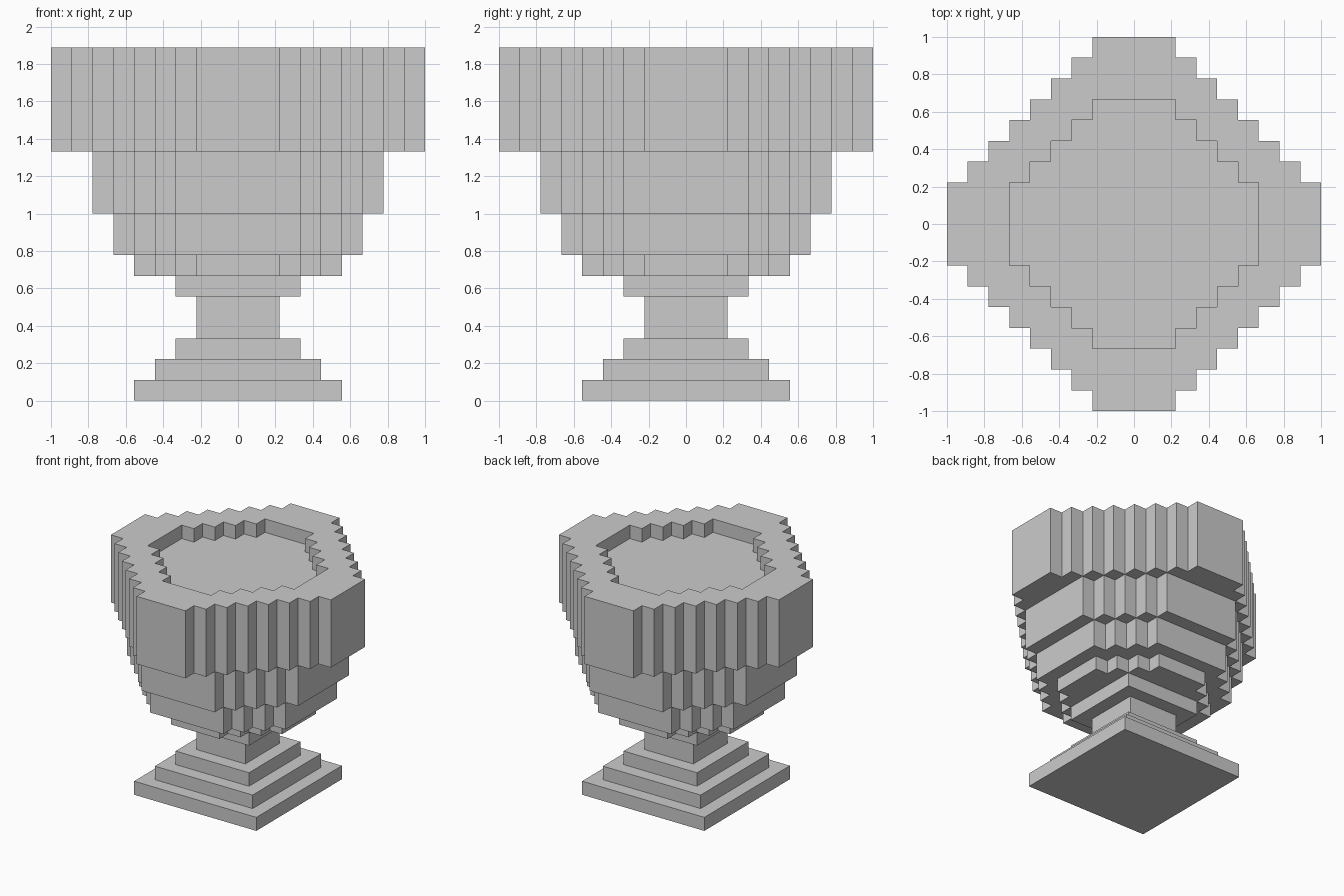
import bpy, bmesh

default = bpy.data.objects.get("Cube")
if default:
    bpy.data.objects.remove(default, do_unlink=True)

U = 1 / 9  # one block


def outline(half, flat, z):
    """Four-way symmetric stepped outline: half width, half length of the flat side."""
    quarter = [(half, flat)]
    x, y = half, flat
    while x > flat:
        quarter += [(x - 1, y), (x - 1, y + 1)]
        x, y = x - 1, y + 1
    points = []
    for _ in range(4):
        points += quarter
        quarter = [(-b, a) for a, b in quarter]
    return [(a * U, b * U, z * U) for a, b in points]


def loop(bm, half, flat, z):
    return [bm.verts.new(p) for p in outline(half, flat, z)]


def walls(bm, low, high):
    for i in range(len(low)):
        j = (i + 1) % len(low)
        bm.faces.new((low[i], low[j], high[j], high[i]))


def finish(bm, name):
    bmesh.ops.recalc_face_normals(bm, faces=bm.faces[:])
    mesh = bpy.data.meshes.new(name)
    bm.to_mesh(mesh)
    bm.free()
    bpy.context.collection.objects.link(bpy.data.objects.new(name, mesh))


def tier(name, half, flat, z0, z1):
    """Solid slab with a stepped outline."""
    bm = bmesh.new()
    low, high = loop(bm, half, flat, z0), loop(bm, half, flat, z1)
    walls(bm, low, high)
    bm.faces.new(low[::-1])
    bm.faces.new(high)
    finish(bm, name)


def hollow_tier(name, half, flat, z0, z1, inner, floor):
    """Slab with a stepped recess sunk into its top."""
    bm = bmesh.new()
    low, high = loop(bm, half, flat, z0), loop(bm, half, flat, z1)
    lip, bed = loop(bm, inner, flat, z1), loop(bm, inner, flat, floor)
    walls(bm, low, high)
    walls(bm, bed, lip)
    bm.faces.new(low[::-1])
    bm.faces.new(bed)
    # Rim top: a stepped corner and a straight bridge per quarter
    n, m = len(high) // 4, len(lip) // 4
    for q in range(4):
        a, b = q * n, q * m
        bm.faces.new(high[a:a + n] + lip[b:b + m][::-1])
        bm.faces.new((high[a + n - 1], high[(a + n) % len(high)],
                      lip[(b + m) % len(lip)], lip[b + m - 1]))
    finish(bm, name)


# Square foot, stem and collar, then the stepped bowl
for spec in [
    ("foot_lower", 5, 5, 0, 1),
    ("foot_middle", 4, 4, 1, 2),
    ("foot_upper", 3, 3, 2, 3),
    ("stem", 2, 2, 3, 5),
    ("collar", 3, 3, 5, 6),
    ("bowl_bottom", 5, 2, 6, 7),
    ("bowl_lower", 6, 3, 7, 9),
    ("bowl_middle", 7, 3, 9, 12),
]:
    tier(*spec)

# Broad rim with a shallow recess
hollow_tier("bowl_rim", 9, 2, 12, 17, inner=6, floor=16)
